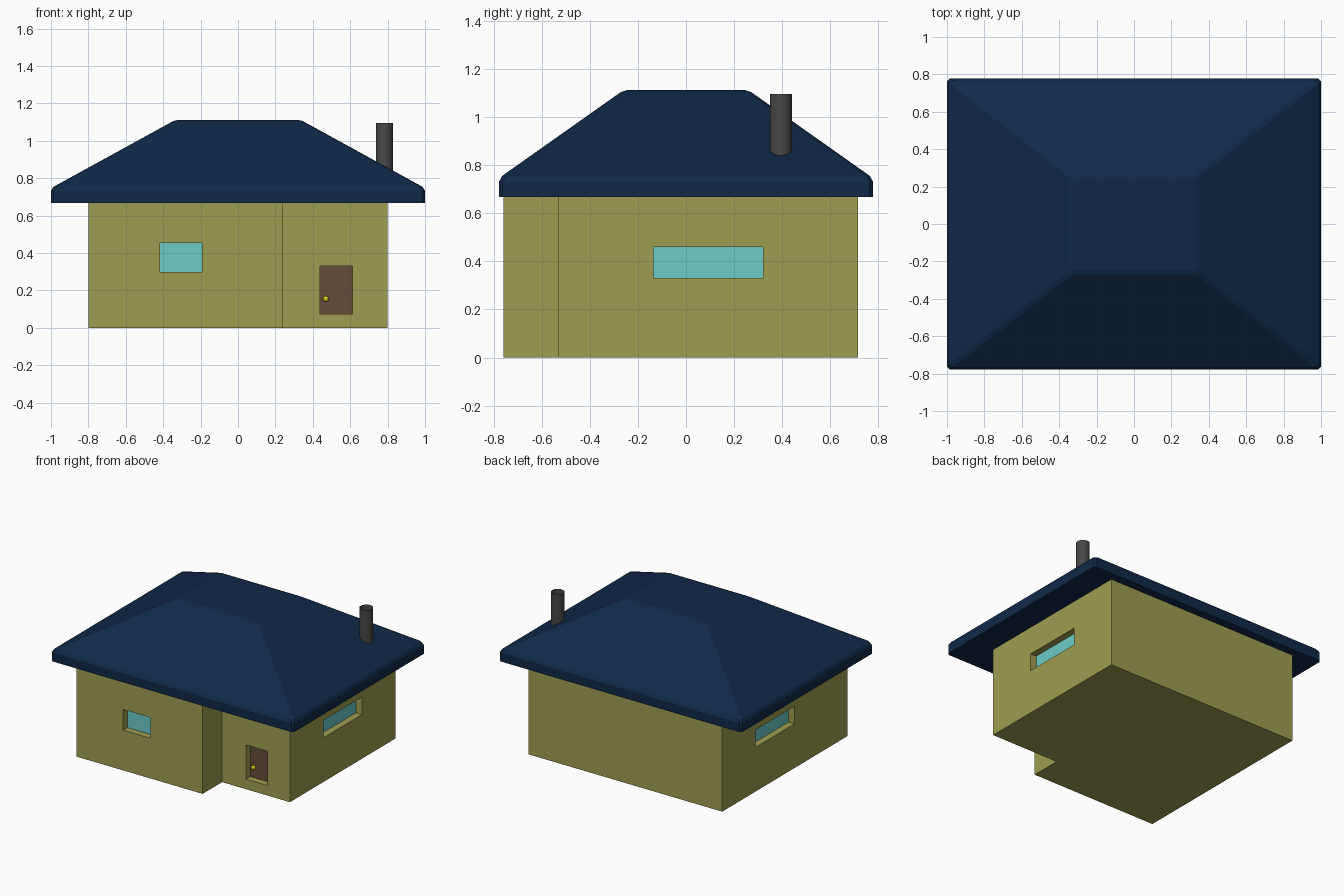
import bpy, bmesh
from mathutils import Vector

if "Cube" in bpy.data.objects:
    bpy.data.objects.remove(bpy.data.objects["Cube"])


def material(name, rgb):
    m = bpy.data.materials.new(name)
    m.diffuse_color = (*rgb, 1)
    m.use_nodes = True
    m.node_tree.nodes["Principled BSDF"].inputs["Base Color"].default_value = m.diffuse_color
    return m


WALL = material("olive_wall", (0.34, 0.34, 0.085))
ROOF = material("navy_roof", (0.005, 0.022, 0.065))
GLASS = material("glass", (0.15, 0.60, 0.57))
WOOD = material("door_wood", (0.13, 0.073, 0.042))
BRASS = material("brass", (0.62, 0.58, 0.01))
METAL = material("dark_metal", (0.065, 0.065, 0.065))


def from_bmesh(name, bm, mat):
    bmesh.ops.recalc_face_normals(bm, faces=bm.faces)
    mesh = bpy.data.meshes.new(name)
    bm.to_mesh(mesh)
    bm.free()
    mesh.materials.append(mat)
    ob = bpy.data.objects.new(name, mesh)
    bpy.context.collection.objects.link(ob)
    return ob


def box(name, lo, hi, mat):
    bm = bmesh.new()
    bmesh.ops.create_cube(bm, size=1)
    lo, hi = Vector(lo), Vector(hi)
    for v in bm.verts:
        v.co = (lo + hi) / 2 + v.co * (hi - lo)
    return from_bmesh(name, bm, mat)


# Walls: L-shaped footprint with the entrance set back on the right
bm = bmesh.new()
plan = [(-0.8, -0.76), (0.24, -0.76), (0.24, -0.53), (0.8, -0.53), (0.8, 0.715), (-0.8, 0.715)]
base = bm.faces.new([bm.verts.new((x, y, 0)) for x, y in plan])
top = bmesh.ops.extrude_face_region(bm, geom=[base], use_keep_orig=True)["geom"]
for v in top:
    if isinstance(v, bmesh.types.BMVert):
        v.co.z = 0.69
walls = from_bmesh("walls", bm, WALL)

# Recessed openings, each backed by a thin panel: name, wall axis,
# wall position, inward direction, span along the wall, height span, material
DEPTH = 0.05
openings = [
    ("front_window", 1, -0.76, 1, (-0.417, -0.192), (0.30, 0.455), GLASS),
    ("door", 1, -0.53, 1, (0.438, 0.613), (0.075, 0.33), WOOD),
    ("right_window", 0, 0.8, -1, (-0.135, 0.32), (0.33, 0.46), GLASS),
    ("left_window", 0, -0.8, 1, (-0.135, 0.32), (0.33, 0.46), GLASS),
]


def opening_box(name, axis, d0, d1, span, height, mat):
    near, far = sorted((d0, d1))
    if axis == 0:
        lo, hi = (near, span[0], height[0]), (far, span[1], height[1])
    else:
        lo, hi = (span[0], near, height[0]), (span[1], far, height[1])
    return box(name, lo, hi, mat)


for name, axis, pos, inward, span, height, mat in openings:
    cutter = opening_box(name + "_cutter", axis, pos - inward * 0.05,
                         pos + inward * (DEPTH + 0.01), span, height, WALL)
    mod = walls.modifiers.new(name, 'BOOLEAN')
    mod.operation = 'DIFFERENCE'
    mod.solver = 'EXACT'
    mod.object = cutter
    bpy.context.view_layer.objects.active = walls
    bpy.ops.object.modifier_apply(modifier=mod.name)
    bpy.data.objects.remove(cutter)
    opening_box(name, axis, pos + inward * DEPTH, pos + inward * (DEPTH + 0.012),
                span, height, mat)

# Door knob
bm = bmesh.new()
bmesh.ops.create_uvsphere(bm, u_segments=16, v_segments=8, radius=0.016)
bmesh.ops.translate(bm, verts=bm.verts, vec=(0.47, -0.49, 0.155))
from_bmesh("door_knob", bm, BRASS)

# Hipped roof: three stacked rectangles, chamfered everywhere but the underside
bm = bmesh.new()
rings = []
for x, y, z in [(1, 0.777, 0.667), (1, 0.777, 0.747), (0.335, 0.26, 1.112)]:
    rings.append([bm.verts.new((sx * x, sy * y, z))
                  for sx, sy in [(-1, -1), (1, -1), (1, 1), (-1, 1)]])
for a, b in zip(rings, rings[1:]):
    for i in range(4):
        j = (i + 1) % 4
        bm.faces.new((a[i], a[j], b[j], b[i]))
bm.faces.new(rings[0][::-1])
bm.faces.new(rings[2])
edges = [e for e in bm.edges if max(v.co.z for v in e.verts) > 0.7]
bmesh.ops.bevel(bm, geom=edges, offset=0.014, segments=1, affect='EDGES')
from_bmesh("roof", bm, ROOF)

# Chimney pipe, open at the top
bm = bmesh.new()
bmesh.ops.create_cone(bm, cap_ends=False, segments=32, radius1=0.046, radius2=0.046, depth=0.296)
bmesh.ops.translate(bm, verts=bm.verts, vec=(0.783, 0.395, 0.948))
chimney = from_bmesh("chimney", bm, METAL)

for ob in (chimney, bpy.data.objects["door_knob"]):
    bpy.ops.object.select_all(action='DESELECT')
    ob.select_set(True)
    bpy.context.view_layer.objects.active = ob
    bpy.ops.object.shade_smooth_by_angle()
